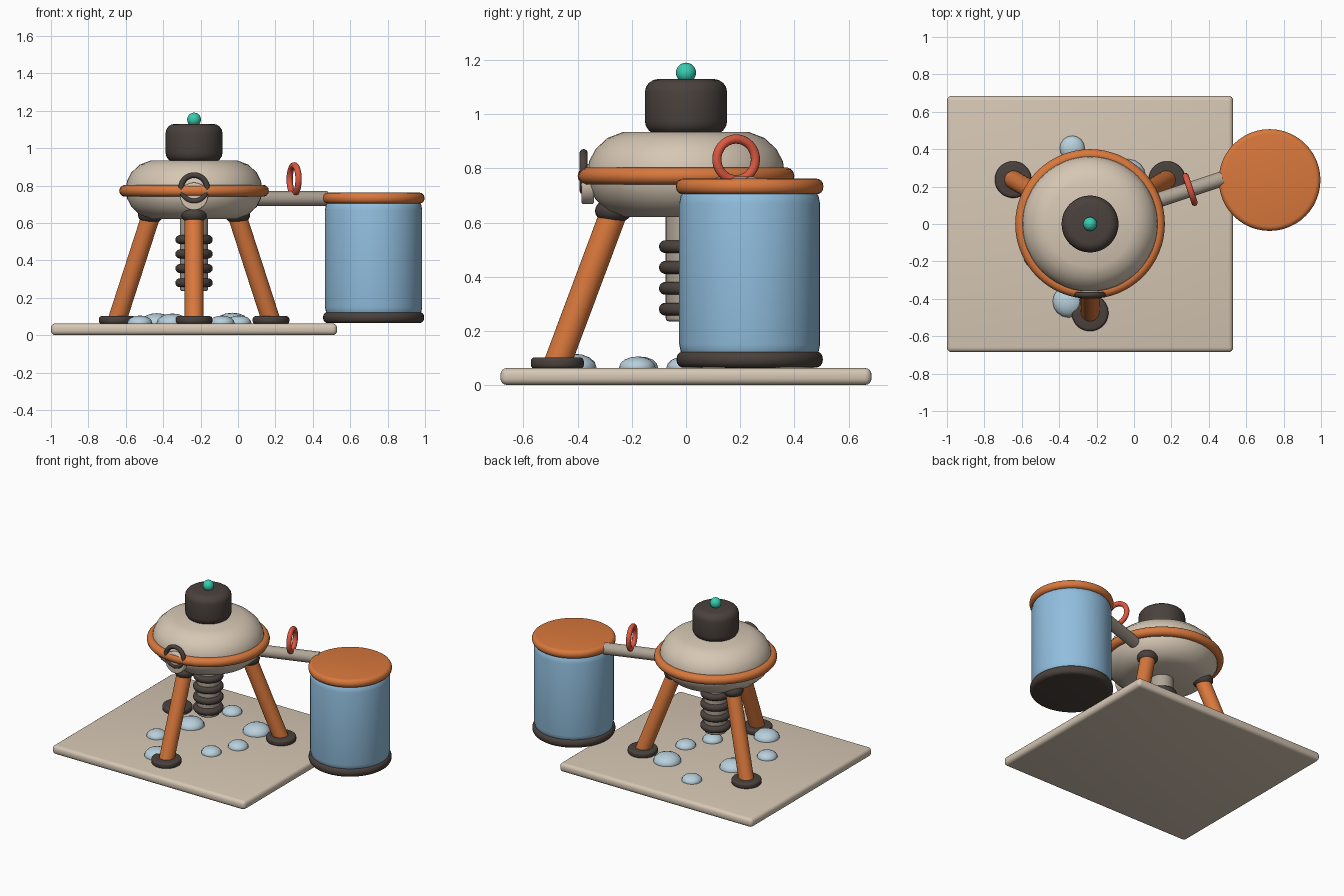
import bpy, math
from mathutils import Vector

if "Cube" in bpy.data.objects:
    bpy.data.objects.remove(bpy.data.objects["Cube"])


def mat(name, r, g, b):
    m = bpy.data.materials.new(name)
    m.diffuse_color = [((c / 255 + 0.055) / 1.055) ** 2.4 for c in (r, g, b)] + [1]
    m.use_nodes = True
    m.node_tree.nodes["Principled BSDF"].inputs["Base Color"].default_value = m.diffuse_color
    return m


BEIGE = mat("beige", 214, 199, 180)
TAUPE = mat("taupe", 176, 164, 150)
ORANGE = mat("orange", 217, 120, 60)
DARK = mat("charcoal", 74, 65, 60)
BLUE = mat("tank blue", 145, 190, 222)
PALE = mat("pale blue", 184, 208, 220)
TEAL = mat("teal", 55, 205, 175)
RED = mat("red", 220, 88, 64)


def finish(name, m, bevel=0, segments=4):
    o = bpy.context.object
    o.name = name
    o.data.materials.append(m)
    if bevel:
        b = o.modifiers.new("rounding", 'BEVEL')
        b.width, b.segments = bevel, segments
        b.limit_method, b.angle_limit = 'ANGLE', math.radians(40)
        bpy.ops.object.modifier_apply(modifier=b.name)
    bpy.ops.object.shade_smooth_by_angle(angle=math.radians(35))
    return o


def rod(name, m, p, q, r, bevel=0, verts=32):
    """Cylinder from p to q, optionally with rounded rims."""
    p, q = Vector(p), Vector(q)
    d = q - p
    bpy.ops.mesh.primitive_cylinder_add(
        vertices=verts, radius=r, depth=d.length, location=(p + q) / 2,
        rotation=d.to_track_quat('Z', 'Y').to_euler())
    return finish(name, m, bevel)


def drum(name, m, x, y, z0, z1, r, bevel=0, verts=48):
    return rod(name, m, (x, y, z0), (x, y, z1), r, bevel, verts)


def ring(name, m, loc, major, minor, axis=(0, 0, 1), n=48):
    bpy.ops.mesh.primitive_torus_add(
        location=loc, rotation=Vector(axis).to_track_quat('Z', 'Y').to_euler(),
        major_radius=major, minor_radius=minor, major_segments=n, minor_segments=14)
    return finish(name, m)


def ball(name, m, loc, r, squash=1, seg=24):
    bpy.ops.mesh.primitive_uv_sphere_add(segments=seg, ring_count=seg // 2, radius=r, location=loc)
    bpy.context.object.scale.z = squash
    return finish(name, m)


def lathe(name, m, x, y, profile, n=48):
    """Revolve (radius, z) points; ends are closed with flat caps."""
    verts = [(x + r * math.cos(2 * math.pi * i / n), y + r * math.sin(2 * math.pi * i / n), z)
             for r, z in profile for i in range(n)]
    faces = [(k * n + i, k * n + (i + 1) % n, (k + 1) * n + (i + 1) % n, (k + 1) * n + i)
             for k in range(len(profile) - 1) for i in range(n)]
    faces += [tuple(reversed(range(n))), tuple(range((len(profile) - 1) * n, len(profile) * n))]
    me = bpy.data.meshes.new(name)
    me.from_pydata(verts, [], faces)
    o = bpy.data.objects.new(name, me)
    bpy.context.collection.objects.link(o)
    bpy.ops.object.select_all(action='DESELECT')
    o.select_set(True)
    bpy.context.view_layer.objects.active = o
    return finish(name, m)


CX = -0.235  # axis of the main vessel

# Ground slab
bpy.ops.mesh.primitive_cube_add(size=1, location=(-0.235, 0, 0.0315))
bpy.context.object.scale = (1.53, 1.37, 0.063)
bpy.ops.object.transform_apply(location=False, rotation=False, scale=True)
finish("ground_slab", BEIGE, 0.025)

# Vessel body, symmetric about its belt
MID = 0.778
half = [(0.365, 0), (0.358, 0.047), (0.335, 0.092), (0.29, 0.134), (0.23, 0.157)]
profile = [(r, MID - h) for r, h in reversed(half)] + [(r, MID + h) for r, h in half[1:]]
lathe("vessel_body", BEIGE, CX, 0, profile)
ring("vessel_belt", ORANGE, (CX, 0, 0.772), 0.368, 0.032, n=64)
drum("top_cap", DARK, CX, 0, 0.925, 1.13, 0.152, 0.05)
ball("top_light", TEAL, (CX, 0, 1.153), 0.037)

# Three splayed legs with feet and hip joints
for i, deg in enumerate((-90, 30, 150)):
    c, s = math.cos(math.radians(deg)), math.sin(math.radians(deg))

    def at(r, z):
        return (CX + r * c, r * s, z)
    rod(f"leg_{i}", ORANGE, at(0.475, 0.08), at(0.262, 0.65), 0.05)
    ball(f"hip_joint_{i}", DARK, at(0.268, 0.643), 0.068, 0.7)
    fx, fy, _ = at(0.475, 0)
    drum(f"foot_{i}", DARK, fx, fy, 0.06, 0.102, 0.098, 0.015)

# Ribbed probe hanging under the vessel
drum("probe", TAUPE, CX, 0, 0.235, 0.64, 0.075, 0.012, 32)
for i in range(4):
    ring(f"probe_rib_{i}", DARK, (CX, 0, 0.28 + i * 0.077), 0.076, 0.024)

# Front porthole
rod("porthole_disc", BEIGE, (CX, -0.34, 0.742), (CX, -0.386, 0.742), 0.074, 0.008)
ring("porthole_rim", DARK, (CX, -0.378, 0.787), 0.069, 0.015, (0, 1, 0))

# Side tank
TX, TY = 0.725, 0.235
drum("tank_body", BLUE, TX, TY, 0.08, 0.74, 0.26, 0.07)
drum("tank_base", DARK, TX, TY, 0.064, 0.125, 0.27, 0.027)
drum("tank_lid", ORANGE, TX, TY, 0.704, 0.762, 0.272, 0.026)

# Connecting pipe and valve wheel
a, b = Vector((0.10, 0.118, 0.73)), Vector((0.475, 0.243, 0.73))
rod("pipe", TAUPE, a, b, 0.04)
ring("valve_wheel", RED, (0.30, 0.185, 0.833), 0.075, 0.017, b - a)

# Scattered pebbles
pebbles = [(-0.525, -0.17, 0.067), (-0.435, 0.09, 0.088), (-0.33, 0.405, 0.067),
           (-0.03, 0.255, 0.092), (0.005, -0.005, 0.067), (-0.085, -0.18, 0.067),
           (-0.35, -0.415, 0.085)]
for i, (x, y, r) in enumerate(pebbles):
    ball(f"pebble_{i}", PALE, (x, y, 0.065), r, 0.6, 16)
